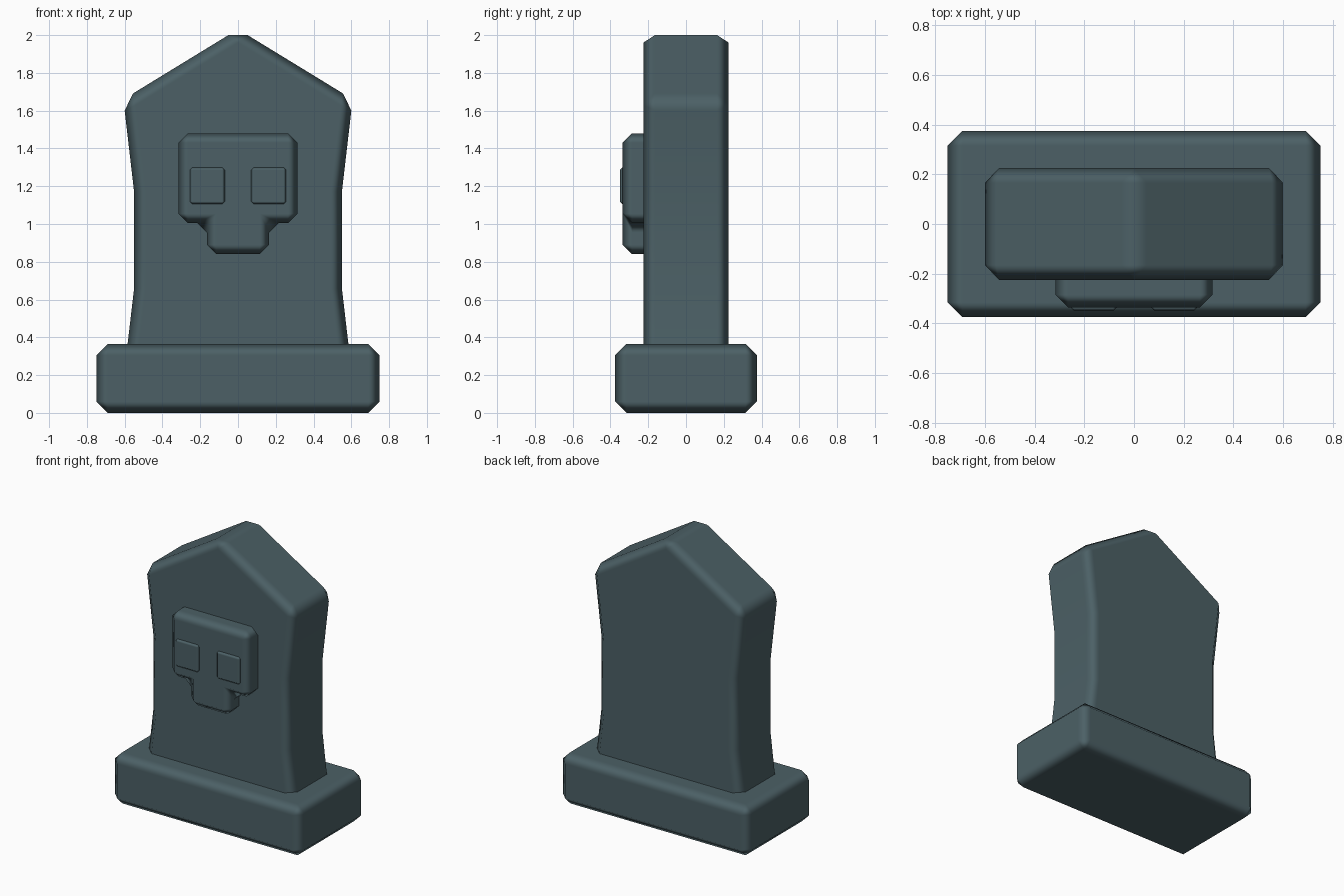
import bpy, bmesh, math

if "Cube" in bpy.data.objects:
    bpy.data.objects.remove(bpy.data.objects["Cube"])

stone = bpy.data.materials.new("slate_stone")
stone.diffuse_color = (0.072, 0.118, 0.133, 1)
stone.use_nodes = True
stone.node_tree.nodes["Principled BSDF"].inputs["Base Color"].default_value = stone.diffuse_color


def prism(name, half, y0, y1, bevel):
    """Extrude a left-right symmetric xz outline (right half, bottom to top) along y and chamfer it."""
    outline = half + [(-x, z) for x, z in reversed(half) if x > 0]
    return solid(name, outline, y0, y1, bevel)


def solid(name, outline, y0, y1, bevel):
    bm = bmesh.new()
    face = bm.faces.new([bm.verts.new((x, y0, z)) for x, z in outline])
    ext = bmesh.ops.extrude_face_region(bm, geom=[face])
    moved = [g for g in ext["geom"] if isinstance(g, bmesh.types.BMVert)]
    bmesh.ops.translate(bm, verts=moved, vec=(0, y1 - y0, 0))
    bmesh.ops.recalc_face_normals(bm, faces=bm.faces)
    for f in bm.faces:
        f.smooth = True
    mesh = bpy.data.meshes.new(name)
    bm.to_mesh(mesh)
    bm.free()
    mesh.materials.append(stone)
    ob = bpy.data.objects.new(name, mesh)
    bpy.context.collection.objects.link(ob)
    # single-step chamfer with flat main faces and softened edges
    mod = ob.modifiers.new("chamfer", "BEVEL")
    mod.width = bevel
    mod.segments = 1
    mod.limit_method = "ANGLE"
    mod.angle_limit = math.radians(30)
    mod.harden_normals = True
    return ob


# plinth
prism("plinth", [(0.75, 0), (0.75, 0.365)], -0.375, 0.375, 0.06)

# waisted slab with a gabled top
prism("headstone_slab",
      [(0.592, 0.30), (0.55, 0.66), (0.55, 1.17), (0.607, 1.66), (0, 2.031)],
      -0.225, 0.225, 0.06)

# raised skull relief: jaw stepping out to the cranium
prism("skull_relief",
      [(0.165, 0.84), (0.165, 1.005), (0.315, 1.005), (0.315, 1.48)],
      -0.335, -0.17, 0.05)

# eye plates
for side, s in (("left", -1), ("right", 1)):
    solid(side + "_eye",
          [(s * 0.07, 1.105), (s * 0.255, 1.105), (s * 0.255, 1.30), (s * 0.07, 1.30)],
          -0.35, -0.315, 0.014)
